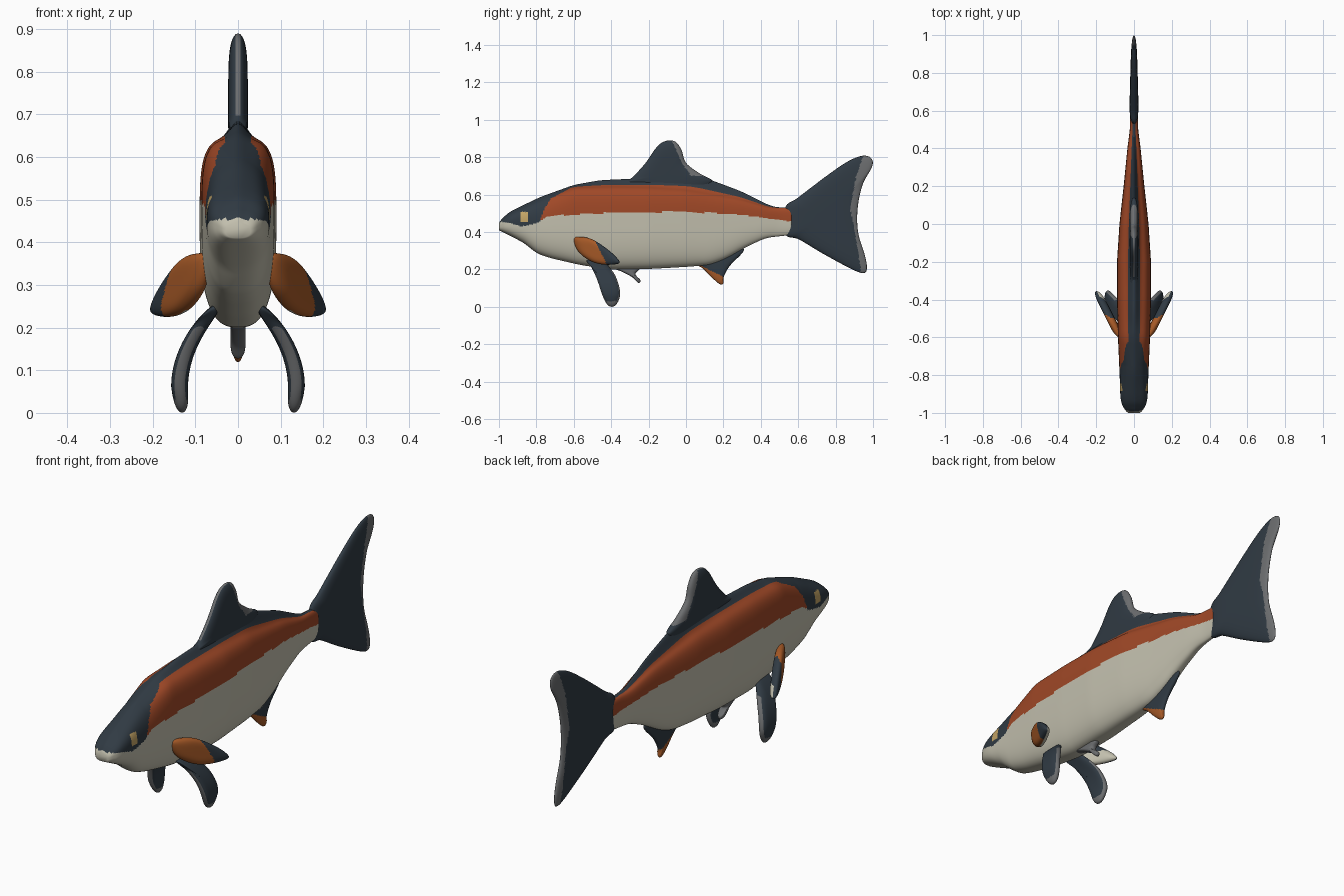
import bpy, bmesh, math

if "Cube" in bpy.data.objects:
    bpy.data.objects.remove(bpy.data.objects["Cube"])

# Materials
PALETTE = [("slate", (.03, .043, .057)), ("rust_orange", (.35, .065, .02)),
           ("cream", (.54, .52, .42)), ("edge_grey", (.15, .155, .16)),
           ("amber", (.38, .10, .02)), ("eye_tan", (.55, .37, .13))]
MATS = []
for n, c in PALETTE:
    m = bpy.data.materials.new(n)
    m.diffuse_color = (*c, 1)
    m.use_nodes = True
    m.node_tree.nodes["Principled BSDF"].inputs["Base Color"].default_value = m.diffuse_color
    MATS.append(m)
SLATE, RUST, CREAM, GREY, AMBER, TAN = range(6)


def lerp(pts, v):
    """Piecewise linear lookup."""
    if v <= pts[0][0]:
        return pts[0][1]
    for (a, fa), (b, fb) in zip(pts, pts[1:]):
        if v <= b:
            return fa + (fb - fa) * (v - a) / (b - a)
    return pts[-1][1]


def soft(pts, v, r=.03):
    """Lookup blurred a little so the profile flows."""
    r = min(r, max(v - pts[0][0], 0), max(pts[-1][0] - v, 0))
    return sum(lerp(pts, v + r * k / 3) for k in range(-3, 4)) / 7


def finish(name, bm, mirror=False):
    bmesh.ops.recalc_face_normals(bm, faces=bm.faces)
    for f in bm.faces:
        f.smooth = True
    me = bpy.data.meshes.new(name)
    bm.to_mesh(me)
    bm.free()
    for m in MATS:
        me.materials.append(m)
    ob = bpy.data.objects.new(name, me)
    bpy.context.collection.objects.link(ob)
    if mirror:
        ob.modifiers.new("Mirror", 'MIRROR').use_mirror_merge = False
    return ob


# Body profiles along y
TOP = [(-1, .45), (-.97, .49), (-.93, .515), (-.78, .587), (-.6, .652), (-.46, .677), (-.29, .685),
       (-.1, .70), (.06, .705), (.29, .62), (.45, .54), (.5, .53), (.57, .535)]
SHOULDER = [(-1, .445), (-.97, .485), (-.93, .51), (-.78, .58), (-.6, .64), (-.4, .645), (-.2, .642),
            (0, .63), (.29, .578), (.45, .53), (.57, .525)]
BOTTOM = [(-1, .41), (-.9, .36), (-.84, .325), (-.81, .29), (-.73, .262), (-.57, .225), (-.41, .20),
          (-.19, .203), (.02, .215), (.13, .225), (.22, .26), (.32, .32), (.43, .37), (.57, .385)]
WIDTH = [(-1, .03), (-.99, .045), (-.965, .062), (-.92, .072), (-.8, .076), (-.6, .085), (-.4, .09),
         (-.2, .09), (0, .077), (.2, .055), (.4, .035), (.5, .022), (.57, .02)]
# Colour lines
CREAM_LINE = [(-1, .455), (-.95, .45), (-.88, .43), (-.8, .445), (-.74, .485), (-.5, .5), (0, .51),
              (.3, .492), (.57, .455)]
HEAD_LINE = [(-.79, .43), (-.76, .52), (-.72, .58), (-.6, .645), (-.55, .7)]


def body_colour(p):
    x, y, z = p
    if abs(y + .865) < .017 and abs(z - .48) < .027:
        return TAN
    if z < lerp(CREAM_LINE, y):
        return CREAM
    if y < -.79 or z > lerp(HEAD_LINE, y) and y < -.55:
        return SLATE
    s, t = soft(SHOULDER, y), soft(TOP, y)
    return SLATE if z > s + .2 * (t - s) else RUST


def build_body():
    bm = bmesh.new()
    R, S, rings = 200, 128, []
    for i in range(R + 1):
        u = i / R
        y = -1 + 1.565 * (u * .8 + .2 * u * u)
        top, sh, bot = soft(TOP, y), soft(SHOULDER, y), soft(BOTTOM, y)
        w = soft(WIDTH, y, .02)
        c = .55 * sh + .45 * bot
        ring = []
        for j in range(S):
            a = 2 * math.pi * j / S
            ca, sa = math.cos(a), math.sin(a)
            n = (2.6 if y < -.75 else 2.6 + 1.2 * min(1, (y + .75) / .15)) if sa > 0 else 2.7
            r = (abs(ca) ** n + abs(sa) ** n) ** (-1 / n)
            x, z = w * r * ca, c + r * sa * ((sh - c) if sa > 0 else (c - bot))
            if sa > 0:  # narrow ridge along the back
                z += (top - sh) * math.exp(-(x / max(.3 * w, .008)) ** 2) * sa
            ring.append(bm.verts.new((x, y, z)))
        rings.append(ring)
    for a, b in zip(rings, rings[1:]):
        for j in range(S):
            k = (j + 1) % S
            bm.faces.new((a[j], a[k], b[k], b[j]))
    bm.faces.new(rings[0])
    bm.faces.new(rings[-1])
    for f in bm.faces:
        f.material_index = body_colour(f.calc_center_median())
    finish("body", bm)


def spline(pts, n=8):
    """Closed smooth curve through the outline points."""
    out, N = [], len(pts)
    for i in range(N):
        p = [pts[(i + k - 1) % N] for k in range(4)]
        for s in range(n):
            t = s / n
            out.append(tuple(.5 * (2 * p[1][d] + (p[2][d] - p[0][d]) * t
                       + (2 * p[0][d] - 5 * p[1][d] + 4 * p[2][d] - p[3][d]) * t * t
                       + (3 * p[1][d] - p[0][d] - 3 * p[2][d] + p[3][d]) * t ** 3) for d in (0, 1)))
    return out


def fin(name, outline, centre, thick, colour, xf=lambda y, z: 0, mirror=False):
    """Rounded-edge fin in the y-z plane; thick(y, z) is half thickness, xf bends it sideways.
    colour(y, z, side, rim) picks the material."""
    bm = bmesh.new()
    edge, K = spline(outline), 20
    N, (cy, cz) = len(edge), centre

    def point(q, s, side):
        y, z = cy + (q[0] - cy) * s, cz + (q[1] - cz) * s
        t = side * thick(y, z) * math.sqrt(max(0, 1 - s ** 5))
        return bm.verts.new((xf(y, z) + t, y, z))
    rim = [point(q, 1, 0) for q in edge]
    for side in (1, -1):
        prev = rim
        faces = []
        for k in range(1, K):
            s = 1 - (k / K) ** 1.5
            cur = [point(q, s, side) for q in edge]
            for j in range(N):
                m = (j + 1) % N
                faces.append((bm.faces.new((prev[j], prev[m], cur[m], cur[j])), s))
            prev = cur
        mid = point(centre, 0, side)
        for j in range(N):
            faces.append((bm.faces.new((prev[j], prev[(j + 1) % N], mid)), 0))
        for f, s in faces:
            p = f.calc_center_median()
            f.material_index = colour(p.y, p.z, side, s)
    finish(name, bm, mirror)


build_body()

# Tail fin with grey trailing edge
TAIL_EDGE = [(.2, .935), (.36, .91), (.53, .878), (.7, .91), (.8, .945)]
fin("tail_fin",
    [(.53, .53), (.60, .585), (.765, .71), (.87, .78), (.945, .808), (.99, .795), (.995, .75), (.945, .655),
     (.918, .53), (.92, .40), (.955, .28), (.967, .215), (.955, .182), (.90, .195), (.74, .28),
     (.605, .36), (.53, .39)],
    (.76, .49), lambda y, z: .026 - .012 * max(0, y - .55) / .45,
    lambda y, z, side, s: GREY if y > lerp(TAIL_EDGE, z) else SLATE)

# Dorsal fin with grey rim
fin("dorsal_fin",
    [(-.34, .655), (-.29, .69), (-.22, .765), (-.16, .85), (-.115, .885), (-.06, .885), (-.025, .84),
     (0, .77), (.07, .715), (.14, .67), (.05, .62), (-.15, .61)],
    (-.1, .71), lambda y, z: .023,
    lambda y, z, side, s: GREY if z > .7 and (s > .97 or y > lerp([(.7, .03), (.765, -.02), (.89, -.075)], z))
    else SLATE)

# Anal fin, amber at the front tip
fin("anal_fin",
    [(.04, .24), (.09, .205), (.14, .155), (.18, .122), (.2, .125), (.202, .16), (.235, .22), (.31, .305),
     (.24, .33), (.12, .28)],
    (.17, .22), lambda y, z: .014,
    lambda y, z, side, s: AMBER if z < .22 - .5 * (y - .08) else SLATE)

# Small belly fin
fin("belly_fin",
    [(-.44, .215), (-.36, .195), (-.29, .16), (-.255, .128), (-.243, .142), (-.27, .175), (-.25, .21),
     (-.34, .235)],
    (-.31, .195), lambda y, z: .018, lambda y, z, side, s: GREY)

# Pectoral fins, swept out and back
fin("pectoral_fin",
    [(-.6, .365), (-.55, .373), (-.49, .355), (-.41, .30), (-.36, .25), (-.365, .23), (-.44, .226),
     (-.51, .245), (-.575, .295)],
    (-.49, .295), lambda y, z: .024,
    lambda y, z, side, s: AMBER if y < -.445 + .5 * (.27 - z) and side > 0 or y < -.5
    else (CREAM if side < 0 and z < .28 else SLATE),
    lambda y, z: .075 + .5 * (y + .6), True)

# Pelvic fins, curving down
fin("pelvic_fin",
    [(-.53, .25), (-.505, .21), (-.475, .145), (-.44, .045), (-.41, .004), (-.375, .01), (-.352, .07),
     (-.375, .16), (-.42, .225), (-.46, .26)],
    (-.43, .13), lambda y, z: .02,
    lambda y, z, side, s: GREY if s > .9 and (z < .2) or z < .03 else SLATE,
    lambda y, z: .137 - 2.4 * max(0, z - .06) ** 2 - .1 * max(0, .06 - z), True)
